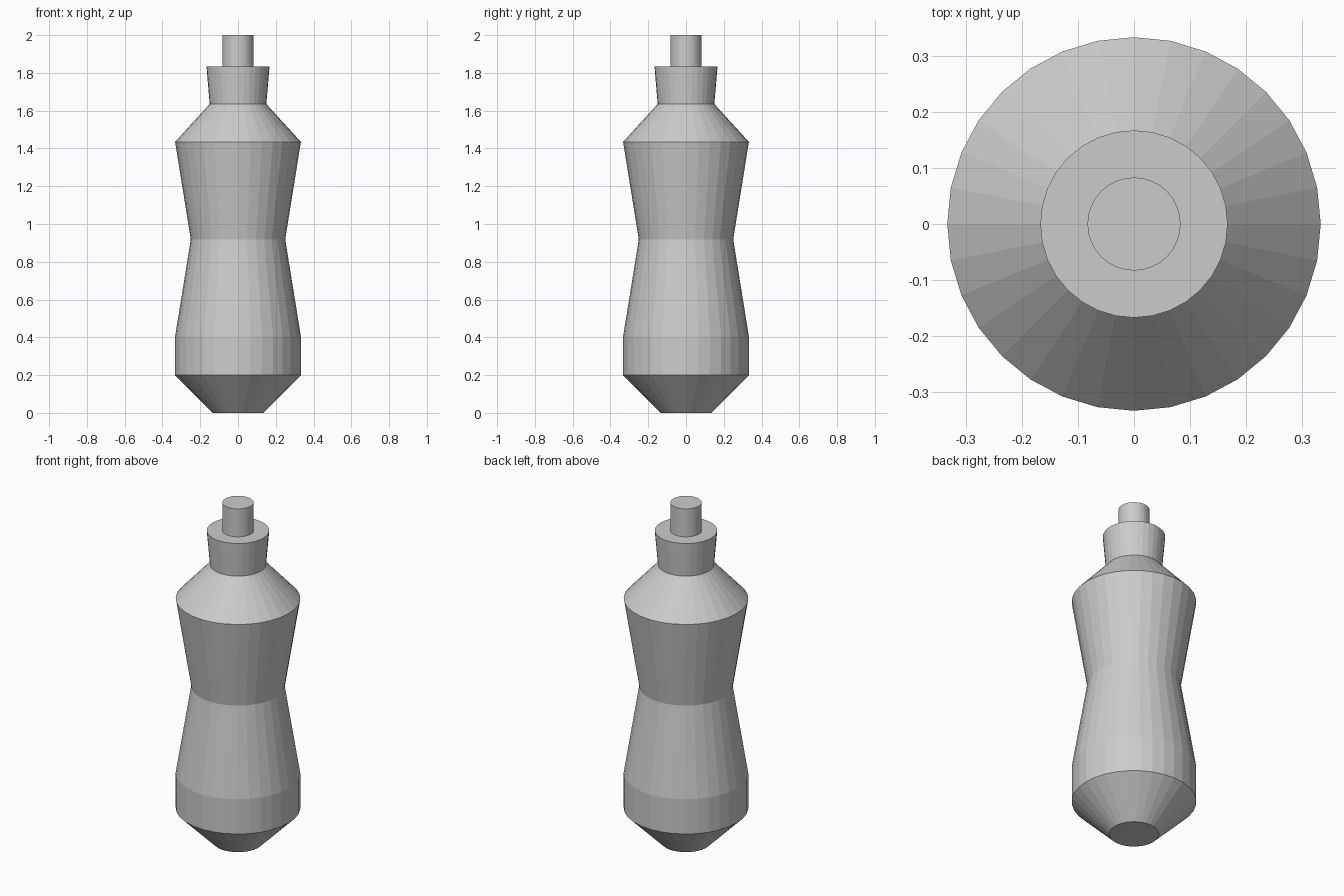
import bpy, bmesh
from math import cos, sin, tau

if "Cube" in bpy.data.objects:
    bpy.data.objects.remove(bpy.data.objects["Cube"])

SIDES = 32


def lathe(name, profile, cap_bottom=False, cap_top=False):
    """Revolve (radius, height) points around z into a flat-shaded shell."""
    bm = bmesh.new()
    rings = [[bm.verts.new((r * cos(tau * i / SIDES), r * sin(tau * i / SIDES), z))
              for i in range(SIDES)] for r, z in profile]
    for low, high in zip(rings, rings[1:]):
        for i in range(SIDES):
            j = (i + 1) % SIDES
            bm.faces.new((low[i], low[j], high[j], high[i]))
    if cap_bottom:
        bm.faces.new(rings[0][::-1])
    if cap_top:
        bm.faces.new(rings[-1])
    mesh = bpy.data.meshes.new(name)
    bm.to_mesh(mesh)
    bm.free()
    obj = bpy.data.objects.new(name, mesh)
    bpy.context.collection.objects.link(obj)
    return obj


# Waisted bottle body: chamfered base, pinched grip, sloping shoulder
lathe("bottle_body", [(0.133, 0), (0.333, 0.2), (0.333, 0.405), (0.25, 0.918),
                      (0.333, 1.435), (0.15, 1.635)], cap_bottom=True)

# Flared screw cap with a flat top ledge
lathe("screw_cap", [(0.15, 1.635), (0.167, 1.835), (0.083, 1.835)])

# Narrow drinking spout
lathe("spout", [(0.083, 1.835), (0.083, 2.0)], cap_top=True)
